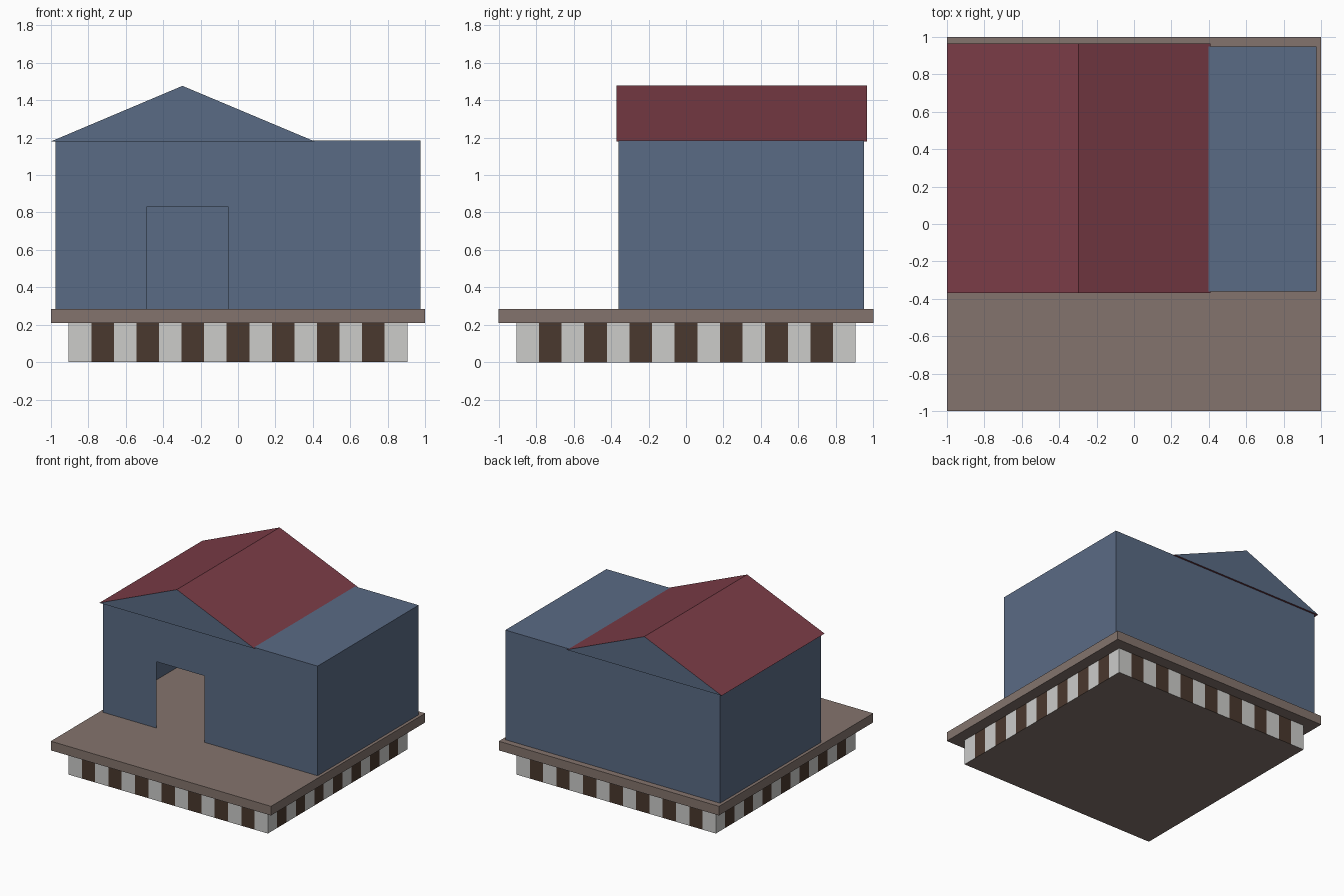
import bpy
import bmesh

if "Cube" in bpy.data.objects:
    bpy.data.objects.remove(bpy.data.objects["Cube"])


def material(name, hex_code):
    rgb = [int(hex_code[i:i + 2], 16) / 255 for i in (0, 2, 4)]
    lin = [c / 12.92 if c <= 0.04045 else ((c + 0.055) / 1.055) ** 2.4 for c in rgb]
    m = bpy.data.materials.new(name)
    m.diffuse_color = (*lin, 1)
    m.use_nodes = True
    m.node_tree.nodes["Principled BSDF"].inputs["Base Color"].default_value = m.diffuse_color
    return m


BLUE = material("slate blue", "5A6B85")
RED = material("roof red", "7B3C47")
TAUPE = material("taupe floor", "84746D")
BROWN = material("dark brown stone", "4A382E")
GREY = material("light grey stone", "CCCCCA")


def finish(name, bm, *mats):
    mesh = bpy.data.meshes.new(name)
    bm.to_mesh(mesh)
    bm.free()
    for m in mats:
        mesh.materials.append(m)
    obj = bpy.data.objects.new(name, mesh)
    bpy.context.collection.objects.link(obj)
    return obj


def extrude_profile(points, y0, y1):
    """Closed prism from an x-z outline, extruded along y."""
    bm = bmesh.new()
    face = bm.faces.new([bm.verts.new((x, y0, z)) for x, z in points])
    ext = bmesh.ops.extrude_face_region(bm, geom=[face])
    verts = [g for g in ext["geom"] if isinstance(g, bmesh.types.BMVert)]
    bmesh.ops.translate(bm, vec=(0, y1 - y0, 0), verts=verts)
    if not face.is_valid or len(bm.faces) < len(points) + 2:
        bm.faces.new([v for v in bm.verts if abs(v.co.y - y0) < 1e-6])
    bmesh.ops.recalc_face_normals(bm, faces=bm.faces)
    return bm


def rect(x0, x1, z0, z1):
    return [(x0, z0), (x1, z0), (x1, z1), (x0, z1)]


# Foundation: alternating stone columns around the sides
F, COLUMNS = 0.905, 15
bm = extrude_profile(rect(-F, F, 0, 0.21), -F, F)
upright = [e for e in bm.edges if abs(e.verts[0].co.z - e.verts[1].co.z) < 1e-6]
bmesh.ops.subdivide_edges(bm, edges=upright, cuts=COLUMNS - 1, use_grid_fill=True)
bm.normal_update()
for f in bm.faces:
    if abs(f.normal.z) > 0.5:
        f.material_index = 2
    else:
        c = f.calc_center_median()
        along = c.x if abs(f.normal.y) > 0.5 else c.y
        f.material_index = int((along + F) / (2 * F) * COLUMNS) % 2
finish("foundation", bm, GREY, BROWN, TAUPE)

# Porch slab
finish("floor_slab", extrude_profile(rect(-1, 1, 0.21, 0.285), -1, 1), TAUPE)

# Thin-walled house shell, open at the floor, with a doorway in the front
X, Y0, Y1, Z0, Z1 = 0.975, -0.36, 0.95, 0.285, 1.185
DOOR_L, DOOR_R, DOOR_Z = -0.49, -0.05, 0.83
bm = extrude_profile(rect(-X, X, Z0, Z1), Y0, Y1)
bm.normal_update()
removed = [f for f in bm.faces if f.normal.z < -0.5 or f.normal.y < -0.5]
bmesh.ops.delete(bm, geom=removed, context='FACES')
for x0, x1, z0 in ((-X, DOOR_L, Z0), (DOOR_L, DOOR_R, DOOR_Z), (DOOR_R, X, Z0)):
    bm.faces.new([bm.verts.new((x, Y0, z)) for x, z in rect(x0, x1, z0, Z1)])
finish("house_walls", bm, BLUE)

# Gable roof: red slopes and underside, blue ends
bm = extrude_profile([(-1, 1.18), (0.41, 1.18), (-0.297, 1.477)], -0.37, 0.965)
bm.normal_update()
for f in bm.faces:
    f.material_index = 1 if abs(f.normal.y) > 0.5 else 0
finish("gable_roof", bm, RED, BLUE)
